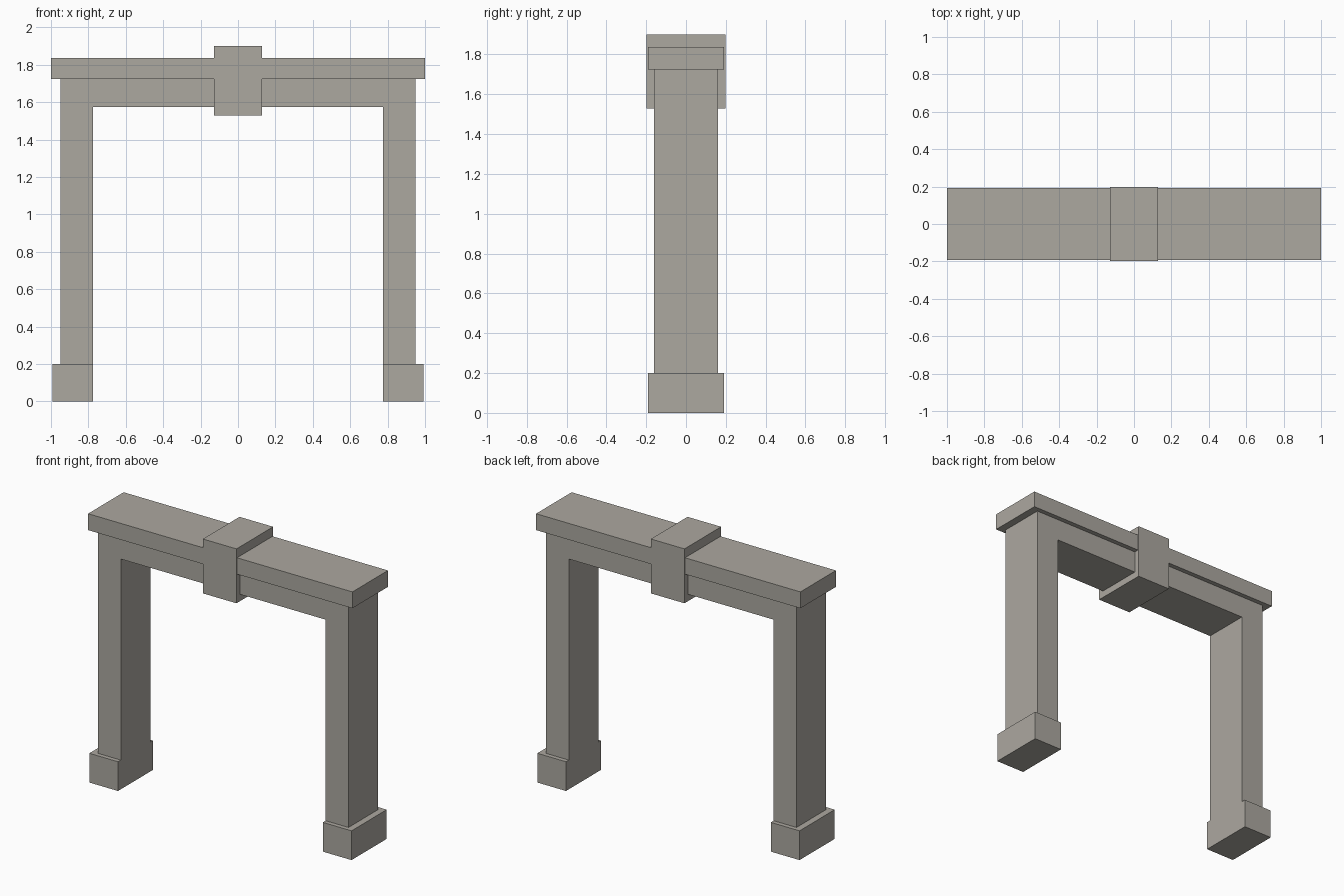
import bpy
import bmesh

cube = bpy.data.objects.get("Cube")
if cube:
    bpy.data.objects.remove(cube, do_unlink=True)

stone = bpy.data.materials.new("warm_grey_stone")
stone.use_nodes = True
color = (0.413, 0.392, 0.352, 1)
stone.diffuse_color = color
shader = next(n for n in stone.node_tree.nodes if n.type == "BSDF_PRINCIPLED")
shader.inputs["Base Color"].default_value = color
shader.inputs["Roughness"].default_value = 0.9


def extrude_profile(name, outline, depth):
    """Extrude an x-z outline evenly to both sides of y = 0."""
    bm = bmesh.new()
    face = bm.faces.new([bm.verts.new((x, -depth / 2, z)) for x, z in outline])
    new = bmesh.ops.extrude_face_region(bm, geom=[face])["geom"]
    verts = [g for g in new if isinstance(g, bmesh.types.BMVert)]
    bmesh.ops.translate(bm, verts=verts, vec=(0, depth, 0))
    bmesh.ops.recalc_face_normals(bm, faces=bm.faces)
    mesh = bpy.data.meshes.new(name)
    bm.to_mesh(mesh)
    bm.free()
    mesh.materials.append(stone)
    obj = bpy.data.objects.new(name, mesh)
    bpy.context.collection.objects.link(obj)
    return obj


def block(name, x0, x1, z0, z1, depth):
    return extrude_profile(name, [(x0, z0), (x1, z0), (x1, z1), (x0, z1)], depth)


inner, outer = 0.775, 0.948
plinth_top, opening_top, frame_top = 0.2, 1.575, 1.725

# Door frame: two posts and the lintel in one piece
half = [(inner, opening_top), (inner, plinth_top),
        (outer, plinth_top), (outer, frame_top)]
extrude_profile("frame", half + [(-x, z) for x, z in reversed(half)], 0.32)

# Plinths under the posts
block("left_plinth", inner, 0.992, 0, plinth_top, 0.38)
block("right_plinth", -0.992, -inner, 0, plinth_top, 0.38)

# Cornice slab and keystone
block("cornice", -1, 1, frame_top, 1.837, 0.384)
block("keystone", -0.127, 0.127, 1.528, 1.9, 0.396)
